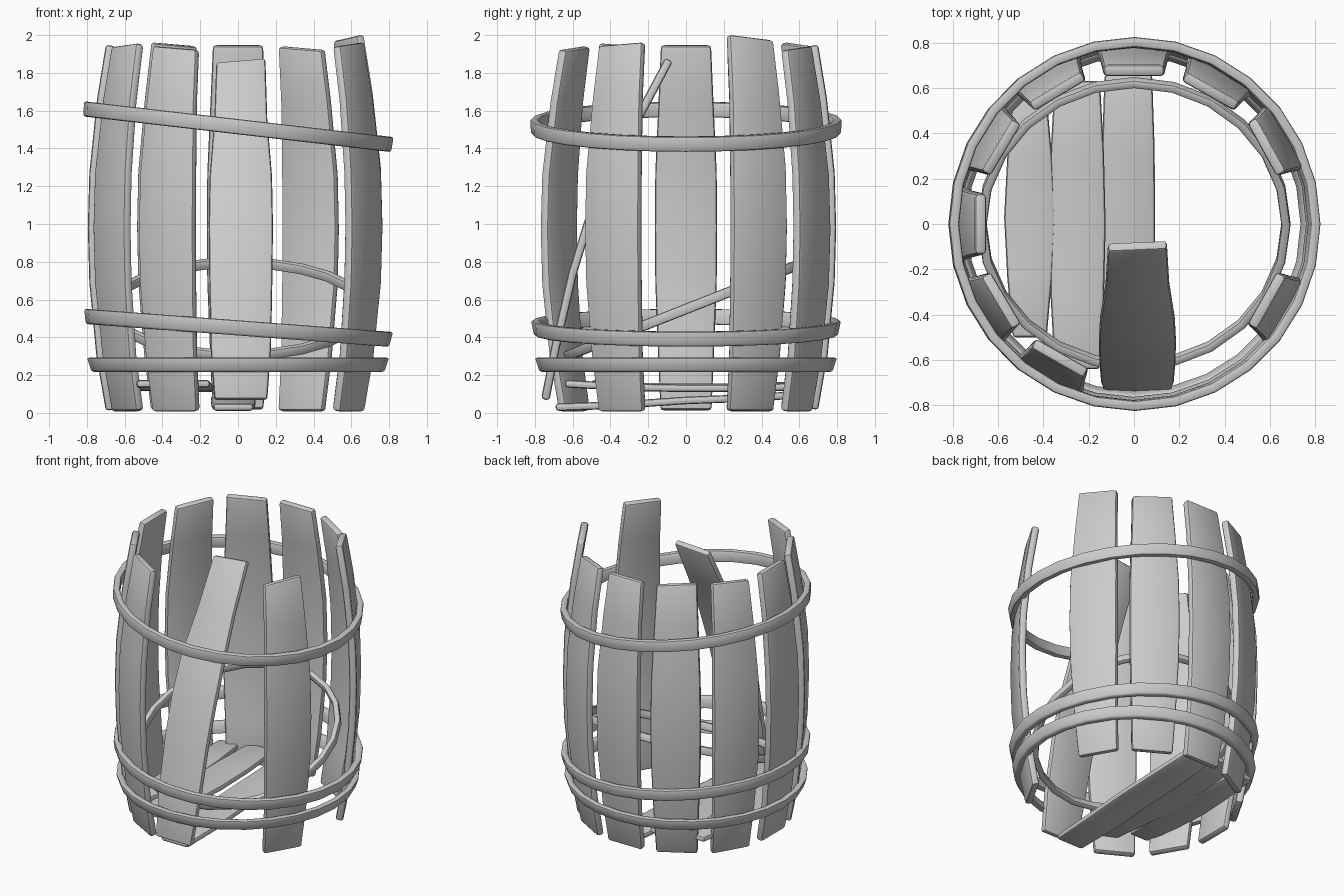
import bpy, bmesh, math
from mathutils import Vector, Matrix

if "Cube" in bpy.data.objects:
    bpy.data.objects.remove(bpy.data.objects["Cube"])


def finish(bm, name, bevel, matrix):
    bmesh.ops.recalc_face_normals(bm, faces=bm.faces)
    sharp = [e for e in bm.edges if len(e.link_faces) == 2 and e.calc_face_angle() > math.radians(50)]
    bmesh.ops.bevel(bm, geom=sharp, offset=bevel, segments=2, profile=0.5, affect='EDGES')
    bm.transform(matrix)
    mesh = bpy.data.meshes.new(name)
    bm.to_mesh(mesh)
    bm.free()
    for p in mesh.polygons:
        p.use_smooth = True
    mesh.set_sharp_from_angle(angle=math.radians(40))
    ob = bpy.data.objects.new(name, mesh)
    bpy.context.collection.objects.link(ob)
    return ob


def board(name, path, widths, thick, matrix, slant=0.0):
    """Sweep a rectangle along a path in the local xz plane; width runs along y."""
    bm = bmesh.new()
    rings = []
    for i, p in enumerate(path):
        a, b = Vector(path[max(i - 1, 0)]), Vector(path[min(i + 1, len(path) - 1)])
        t = (b - a).normalized()
        n = Vector((t.y, -t.x)) * thick / 2
        ring = []
        for s, k in ((1, -1), (1, 1), (-1, 1), (-1, -1)):
            q = Vector(p) + n * s
            if i == len(path) - 1:
                q += t * slant * k
            ring.append(bm.verts.new((q.x, k * widths[i] / 2, q.y)))
        rings.append(ring)
    for r0, r1 in zip(rings, rings[1:]):
        for j in range(4):
            bm.faces.new((r0[j], r0[(j + 1) % 4], r1[(j + 1) % 4], r1[j]))
    bm.faces.new(rings[0])
    bm.faces.new(rings[-1])
    return finish(bm, name, 0.016, matrix)


def hoop(name, r_top, r_bottom, height, thick, matrix, sides=28):
    """Closed iron band with rounded edges."""
    bm = bmesh.new()
    prof = [(r_bottom, -height / 2), (r_top, height / 2),
            (r_top - thick, height / 2), (r_bottom - thick, -height / 2)]
    rings = []
    for i in range(sides):
        a = 2 * math.pi * i / sides
        rings.append([bm.verts.new((r * math.cos(a), r * math.sin(a), z)) for r, z in prof])
    for i in range(sides):
        r0, r1 = rings[i], rings[(i + 1) % sides]
        for j in range(4):
            bm.faces.new((r0[j], r1[j], r1[(j + 1) % 4], r0[(j + 1) % 4]))
    return finish(bm, name, 0.012, matrix)


def rot(deg, axis):
    return Matrix.Rotation(math.radians(deg), 4, axis)


# Standing staves: angle, bottom z, top z, slant of the top end
fractions = [0, 0.15, 0.35, 0.5, 0.65, 0.85, 1]
radii = [0.675, 0.725, 0.762, 0.77, 0.762, 0.722, 0.675]
stave_widths = [0.27, 0.295, 0.325, 0.33, 0.325, 0.29, 0.265]
staves = [(90, 0.02, 1.945, 0.0), (60, 0.01, 1.93, 0.01), (30, 0.015, 1.985, -0.015),
          (-30, 0.01, 1.95, 0.01), (-119, 0.01, 1.93, -0.01), (210, 0.015, 1.945, 0.01),
          (180, 0.015, 1.945, 0.0), (150, 0.01, 1.94, -0.01), (120, 0.02, 1.95, 0.01)]
for n, (ang, z0, z1, slant) in enumerate(staves):
    path = [(r, z0 + f * (z1 - z0)) for f, r in zip(fractions, radii)]
    board(f"stave_{n + 1}", path, stave_widths, 0.05, rot(ang, 'Z'), slant)

# Loose stave leaning into the barrel at the front
lean = [(0.745, 0.07), (0.69, 0.35), (0.60, 0.74), (0.52, 1.0), (0.42, 1.25), (0.26, 1.55), (0.095, 1.86)]
board("leaning_stave", lean, [0.28, 0.32, 0.335, 0.34, 0.33, 0.28, 0.26], 0.045,
      Matrix.Translation((0.015, 0, 0)) @ rot(-90, 'Z'), 0.012)

# Fallen boards on the floor: x, start (y, z), middle z, end (y, z), middle width, end width
floor = [(-0.46, -0.50, 0.155, 0.135, 0.56, 0.145, 0.225, 0.15),
         (-0.25, -0.64, 0.155, 0.13, 0.63, 0.14, 0.25, 0.20),
         (-0.025, -0.69, 0.03, 0.065, 0.66, 0.10, 0.235, 0.21)]
for n, (x, y0, za, zm, y1, zb, wm, we) in enumerate(floor):
    ym = (y0 + y1) / 2
    path = [(y0, za), ((y0 + ym) / 2, (za + zm) / 2 - 0.006), (ym, zm),
            ((y1 + ym) / 2, (zb + zm) / 2 - 0.004), (y1, zb)]
    w = (wm + we) / 2 + 0.01
    board(f"fallen_board_{n + 1}", path, [we, w, wm, w, we], 0.04,
          Matrix.Translation((x, 0, 0)) @ rot(90, 'Z'))

# Iron hoops around the barrel, two of them slipped askew
hoop("upper_hoop", 0.825, 0.82, 0.08, 0.045, Matrix.Translation((0, 0, 1.515)) @ rot(6.6, 'Y'))
hoop("middle_hoop", 0.82, 0.805, 0.08, 0.045, Matrix.Translation((0, 0, 0.45)) @ rot(4.3, 'Y'))
hoop("lower_hoop", 0.80, 0.775, 0.075, 0.045, Matrix.Translation((0, 0, 0.255)))

# Hoop fallen inside the barrel
hoop("inner_hoop", 0.69, 0.69, 0.055, 0.04, Matrix.Translation((0, 0, 0.55)) @ rot(21.5, 'X'), 24)
